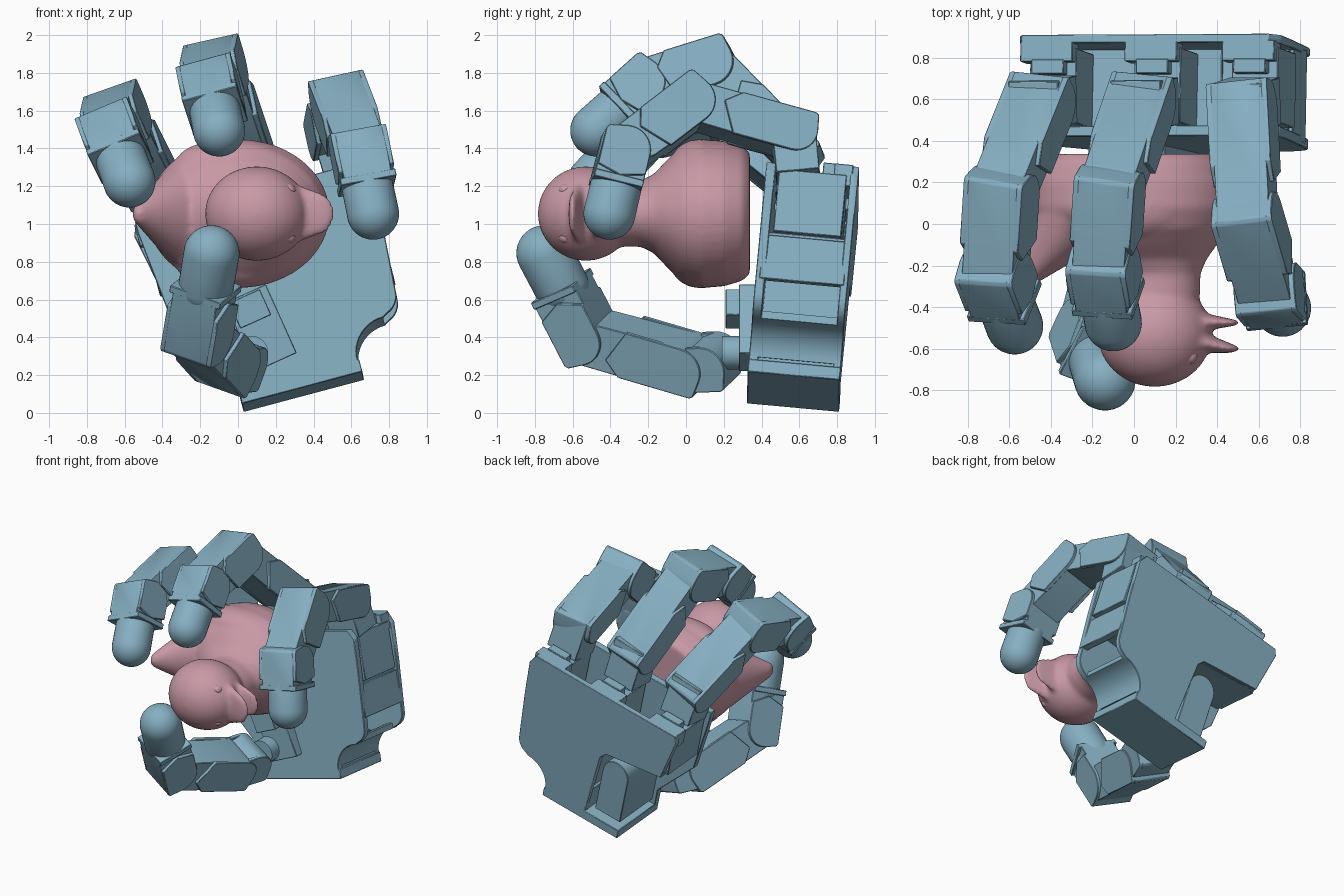
import bpy, bmesh, math
from mathutils import Vector as V, Matrix

if "Cube" in bpy.data.objects:
    bpy.data.objects.remove(bpy.data.objects["Cube"])


def material(name, col):
    m = bpy.data.materials.new(name)
    m.diffuse_color = col
    m.use_nodes = True
    m.node_tree.nodes["Principled BSDF"].inputs["Base Color"].default_value = m.diffuse_color
    return m


BLUE = material("blue", (0.24, 0.43, 0.54, 1))
PINK = material("pink", (0.58, 0.32, 0.38, 1))


def finish(name, bm, mat, bevel=0.0, angle=35):
    bmesh.ops.recalc_face_normals(bm, faces=bm.faces)
    me = bpy.data.meshes.new(name)
    bm.to_mesh(me)
    bm.free()
    ob = bpy.data.objects.new(name, me)
    bpy.context.collection.objects.link(ob)
    me.materials.append(mat)
    if bevel:
        b = ob.modifiers.new("bevel", 'BEVEL')
        b.width, b.segments, b.limit_method = bevel, 1, 'ANGLE'
    bpy.ops.object.select_all(action='DESELECT')
    ob.select_set(True)
    bpy.context.view_layer.objects.active = ob
    bpy.ops.object.shade_smooth_by_angle(angle=math.radians(angle))
    return ob


def frame(o, x, y, z):
    m = Matrix((x, y, z)).transposed().to_4x4()
    m.translation = o
    return m


def prism(name, pts, z0, z1, mat4, bevel=0.004):
    bm = bmesh.new()
    lo = [bm.verts.new(mat4 @ V((x, y, z0))) for x, y in pts]
    hi = [bm.verts.new(mat4 @ V((x, y, z1))) for x, y in pts]
    bm.faces.new(lo)
    bm.faces.new(hi)
    n = len(pts)
    for i in range(n):
        bm.faces.new((lo[i], lo[(i + 1) % n], hi[(i + 1) % n], hi[i]))
    return finish(name, bm, BLUE, bevel)


def rect(x0, x1, y0, y1):
    return [(x0, y0), (x1, y0), (x1, y1), (x0, y1)]


def arc(cx, cy, r, a0, a1, n=10):
    return [(cx + r * math.cos(math.radians(a0 + (a1 - a0) * i / n)),
             cy + r * math.sin(math.radians(a0 + (a1 - a0) * i / n))) for i in range(n + 1)]


# palm frame: a across, b up, c out of the back towards the front
U = V((0.966, 0.005, 0.257)).normalized()
W = V((0.06, 0.994, -0.08))
N = -(W - W.dot(U) * U).normalized()
UP = N.cross(U)
PALM = frame(V((0.03, 0.81, 0.005)), U, UP, N)

# front and back plates share the notched right edge
notch = arc(0.84, 0.06, 0.19, 172, 90)
right_edge = [(0.0, 0.0), (0.66, 0.0)] + notch + arc(0.83, 0.37, 0.11, -70, 0, 6) + \
    [(0.965, 0.75), (0.975, 1.02), (0.93, 1.1), (-0.3, 1.1)]
prism("palm_back_plate", right_edge + [(-0.32, 1.05), (-0.25, 0.7), (0.22, 0.63), (0.26, 0.58),
      (0.30, 0.07), (0.0, 0.06)], 0, 0.04, PALM)
prism("palm_front_plate", right_edge[:-2] + [(0.93, 1.08), (-0.3, 1.08), (-0.3, 1.02),
      (-0.25, 0.55), (0.0, 0.2)], 0.44, 0.49, PALM)
prism("palm_bottom_block", rect(0.0, 0.66, 0.0, 0.07), 0, 0.49, PALM)
prism("palm_lower_core", rect(0.30, 0.64, 0.05, 0.24), 0.02, 0.46, PALM)
prism("palm_core", rect(0.32, 0.6, 0.2, 0.72), 0.03, 0.46, PALM)
prism("palm_cross_wall", [(-0.25, 0.7), (0.25, 0.62), (0.93, 0.62), (0.93, 0.7), (0.25, 0.7), (-0.26, 0.74)],
      0.02, 0.47, PALM)
prism("palm_notch_wall", notch + arc(0.84, 0.06, 0.23, 90, 172), 0.02, 0.47, PALM, 0)
prism("palm_side_wall", rect(0.90, 0.95, 0.44, 0.68), 0.02, 0.47, PALM)
prism("thumb_motor", arc(0.14, 0.46, 0.11, 0, 180) + [(0.03, 0.1), (0.25, 0.1)], 0.05, 0.46, PALM)

# stepped finger motors in the open top of the palm
for i, a in enumerate((-0.155, 0.365, 0.85)):
    prism(f"finger_motor_{i}", rect(a - 0.115, a + 0.115, 0.70, 1.04), 0.06, 0.42, PALM)
    prism(f"finger_motor_cap_{i}", rect(a - 0.15, a + 0.11, 0.98, 1.1), 0.03, 0.13, PALM)
    prism(f"finger_motor_step_{i}", rect(a - 0.09, a + 0.07, 1.0, 1.11), 0.12, 0.19, PALM)


def link_frame(p, q, side):
    d = (q - p).normalized()
    s = (side - side.dot(d) * d).normalized()
    return frame(p, d, s.cross(d), s), (q - p).length


def heel(h):
    """Joint end of a segment: rounded inside, square outside."""
    return arc(0, 0, h, 90, 190, 8) + [(-h * 0.85, -h * 0.9), (-h * 0.7, -h)]


def link(name, p, q, side, w=0.15, h=0.13):
    """Finger segment: body, cheeks at the joint and a knuckle."""
    m, L = link_frame(p, q, side)
    prism(name + "_body", heel(h) + [(L - 0.02, -h), (L + 0.02, -h * 0.6), (L - 0.02, h * 0.7), (L - 0.1, h * 0.9)],
          -w * 0.86, w * 0.86, m)
    cheek = heel(h) + [(L * 0.55, -h), (L * 0.7, -h * 0.4), (L * 0.55, h)]
    for k in (-1, 1):
        prism(f"{name}_cheek_{k}", cheek, k * w * 0.8, k * w, m)
    prism(name + "_knuckle", arc(L, 0, h * 0.85, 0, 360, 20)[:-1], -w * 0.78, w * 0.78, m, 0)


def fingertip(name, p, q, side, r=0.138, box=0.18):
    m, L = link_frame(p, q, side)
    h, w = 0.13, 0.15
    prism(name + "_body", heel(h) + [(box, -h - 0.005), (box, h)], -w * 0.86, w * 0.86, m)
    for k in (-1, 1):
        prism(f"{name}_cheek_{k}", heel(h) + [(box * 0.6, -h), (box * 0.8, 0), (box * 0.6, h)],
              k * w * 0.8, k * w, m)
    prism(name + "_flange", rect(box - 0.04, box, -h - 0.005, h), -w, w, m)
    # capsule: cylinder collar and round pad
    bm = bmesh.new()
    bmesh.ops.create_uvsphere(bm, u_segments=32, v_segments=20, radius=r)
    for v in bm.verts:
        if v.co.z < -1e-4:
            v.co.z -= max(0.0, L - box)
    rot = (q - p).to_track_quat('Z', 'Y').to_matrix().to_4x4()
    bm.transform(Matrix.Translation(q) @ rot)
    finish(name + "_pad", bm, BLUE)


# three fingers: mount, knuckle, middle joint, end joint, tip centre
fingers = {
    "left_finger": [(-0.40, 0.60, 1.03), (-0.46, 0.58, 1.22), (-0.64, 0.13, 1.58), (-0.665, -0.26, 1.47), (-0.575, -0.49, 1.225)],
    "middle_finger": [(0.09, 0.59, 1.17), (0.03, 0.58, 1.38), (-0.12, 0.14, 1.83), (-0.145, -0.23, 1.715), (-0.10, -0.475, 1.495)],
    "right_finger": [(0.58, 0.59, 1.27), (0.52, 0.57, 1.475), (0.55, 0.01, 1.63), (0.65, -0.33, 1.37), (0.715, -0.405, 1.055)],
}
for name, pts in fingers.items():
    j = [V(p) for p in pts]
    side = (j[2] - j[1]).cross(j[4] - j[2]).normalized()
    m, L = link_frame(j[0], j[1], U)
    prism(name + "_base", rect(-0.02, L + 0.08, -0.115, 0.115), -0.125, 0.125, m)
    prism(name + "_swivel", rect(-0.08, 0.0, -0.07, 0.07), -0.08, 0.08, m)
    link(name + "_proximal", j[1], j[2], side, h=0.115)
    link(name + "_medial", j[2], j[3], side)
    fingertip(name + "_distal", j[3], j[4], side)

# thumb with its tilted mounting housing
tm = frame(V((0.12, 0.36, 0.45)), V((0.91, 0, 0.41)), V((-0.41, 0, 0.91)), V((0, -1, 0)))
prism("thumb_housing", rect(-0.12, 0.12, -0.2, 0.2), -0.05, 0.08, tm)
prism("thumb_housing_step", rect(-0.1, 0.08, 0.04, 0.19), 0.05, 0.15, tm)
prism("thumb_swivel", arc(-0.1, -0.1, 0.09, 0, 360, 24)[:-1], 0.0, 0.17, tm, 0)
t = [V(p) for p in ((-0.02, 0.13, 0.27), (-0.07, 0.0, 0.265), (-0.21, -0.53, 0.42), (-0.14, -0.75, 0.845))]
tside = (t[2] - t[1]).cross(t[3] - t[2]).normalized()
# the thumb bends upward, so its square heel faces down
tside = -tside if tside.x > 0 else tside
link("thumb_base", t[0], t[1], tside, 0.14, 0.125)
link("thumb_proximal", t[1], t[2], tside)
fingertip("thumb_distal", t[2], t[3], tside, 0.148, 0.29)


# bath duck: lofted body plus hulled blobs, fused by remeshing
def blob(bm, c, r):
    m = Matrix.Translation(c) @ Matrix.Diagonal((*r, 1))
    return bmesh.ops.create_uvsphere(bm, u_segments=32, v_segments=20, radius=1, matrix=m)["verts"]


def hull(bm, *blobs):
    tmp = bmesh.new()
    for c, r in blobs:
        blob(tmp, c, r)
    res = bmesh.ops.convex_hull(tmp, input=tmp.verts)
    bmesh.ops.delete(tmp, geom=[v for v in tmp.verts if not v.link_faces or v in res["geom_interior"]], context='VERTS')
    me = bpy.data.meshes.new("hull")
    tmp.to_mesh(me)
    tmp.free()
    bm.from_mesh(me)
    bpy.data.meshes.remove(me)


bm = bmesh.new()
rings = []
for y, cx, rx, rz in ((0.338, 0, 0.39, 0.32), (0.3, 0, 0.44, 0.355), (0.2, 0, 0.48, 0.385), (0.08, 0, 0.485, 0.395),
                      (-0.02, 0, 0.45, 0.36), (-0.1, 0.02, 0.38, 0.285), (-0.17, 0.06, 0.29, 0.21),
                      (-0.24, 0.1, 0.22, 0.175), (-0.32, 0.11, 0.21, 0.175), (-0.5, 0.1, 0.2, 0.18)):
    rings.append([bm.verts.new((cx + rx * math.cos(i * math.pi / 24), y, 1.055 + rz * math.sin(i * math.pi / 24)))
                  for i in range(48)])
for r0, r1 in zip(rings, rings[1:]):
    for i in range(48):
        bm.faces.new((r0[i], r0[(i + 1) % 48], r1[(i + 1) % 48], r1[i]))
bm.faces.new(rings[0])
bm.faces.new(rings[-1])
blob(bm, (0.1, -0.53, 1.055), (0.275, 0.255, 0.25))
hull(bm, ((-0.2, 0.1, 1.055), (0.26, 0.17, 0.325)), ((-0.52, -0.26, 1.055), (0.04, 0.05, 0.06)))
hull(bm, ((0.24, -0.55, 1.055), (0.08, 0.06, 0.18)), ((0.43, -0.6, 1.055), (0.08, 0.022, 0.11)))
hull(bm, ((0.24, -0.47, 1.055), (0.08, 0.06, 0.16)), ((0.43, -0.475, 1.055), (0.08, 0.02, 0.1)))
for k in (-1, 1):
    blob(bm, (-0.03, 0.08, 1.055 + k * 0.27), (0.3, 0.16, 0.125))
duck = finish("duck_body", bm, PINK)
rm = duck.modifiers.new("fuse", 'REMESH')
rm.mode, rm.voxel_size, rm.use_smooth_shade = 'VOXEL', 0.014, True
sm = duck.modifiers.new("soften", 'SMOOTH')
sm.factor, sm.iterations = 0.5, 10

for k in (-1, 1):
    bm = bmesh.new()
    blob(bm, (0.265, -0.635, 1.055 + k * 0.124), (0.04, 0.04, 0.035))
    finish(f"duck_eye_{k}", bm, PINK)
